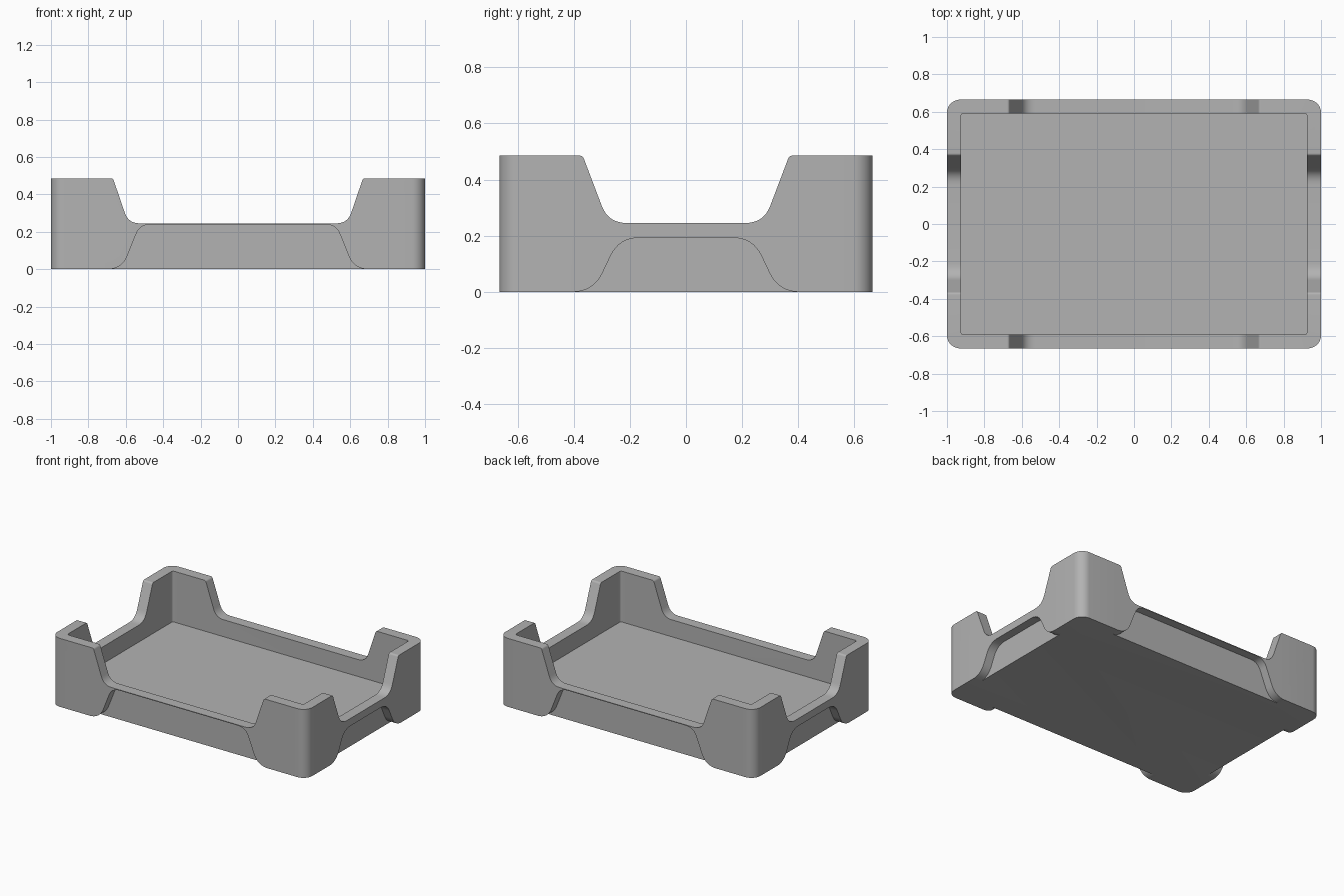
import bpy, bmesh, math
from mathutils import Vector, Matrix

old = bpy.data.objects.get("Cube")
if old:
    bpy.data.objects.remove(old, do_unlink=True)

HX, HY, HEIGHT = 1.0, 0.665, 0.485
WALL, FLOOR, RECESS = 0.074, 0.125, 0.06

grey = bpy.data.materials.new("plain_grey")
grey.use_nodes = True
grey.diffuse_color = (0.45, 0.45, 0.45, 1)
grey.node_tree.nodes["Principled BSDF"].inputs["Base Color"].default_value = (0.45, 0.45, 0.45, 1)


def prism(name, outline, depth, matrix):
    """Extrude a flat outline along its local z, then place it."""
    bm = bmesh.new()
    face = bm.faces.new([bm.verts.new((x, y, 0)) for x, y in outline])
    new = bmesh.ops.extrude_face_region(bm, geom=[face])["geom"]
    bmesh.ops.translate(bm, vec=(0, 0, depth),
                        verts=[v for v in new if isinstance(v, bmesh.types.BMVert)])
    bm.transform(matrix)
    bmesh.ops.recalc_face_normals(bm, faces=bm.faces)
    mesh = bpy.data.meshes.new(name)
    bm.to_mesh(mesh)
    bm.free()
    mesh.materials.append(grey)
    obj = bpy.data.objects.new(name, mesh)
    bpy.context.collection.objects.link(obj)
    return obj


def rounded_rect(hx, hy, r, steps=8):
    pts = []
    for i, (sx, sy) in enumerate([(1, 1), (-1, 1), (-1, -1), (1, -1)]):
        for k in range(steps + 1):
            a = math.pi / 2 * (i + k / steps)
            pts.append((sx * (hx - r) + r * math.cos(a), sy * (hy - r) + r * math.sin(a)))
    return pts


def mirrored_profile(corners, steps=8):
    """Round each (x, z, tangent length) corner, then mirror across x = 0."""
    half = []
    for i, (x, z, t) in enumerate(corners):
        p = Vector((x, z))
        if t == 0:
            half.append(p)
            continue
        a = p + (Vector(corners[i - 1][:2]) - p).normalized() * t
        b = p + (Vector(corners[i + 1][:2]) - p).normalized() * t
        for k in range(steps + 1):
            u = k / steps
            half.append(a * (1 - u) ** 2 + p * 2 * u * (1 - u) + b * u * u)
    return [(p.x, p.y) for p in half] + [(-p.x, p.y) for p in reversed(half)]


def upright(angle, start):
    """Stand an outline up, facing out at the given turn about z."""
    return (Matrix.Rotation(angle, 4, 'Z') @ Matrix.Translation((0, start, 0))
            @ Matrix.Rotation(math.pi / 2, 4, 'X'))


def notch(top, low, t):
    """Opening in a wall between two corner posts."""
    return mirrored_profile([(top + 0.03, 0.7, 0), (top + 0.03, HEIGHT + 0.0005, 0),
                             (top, HEIGHT, 0.012), (low, 0.245, t), (0, 0.245, 0)][:4]
                            + [(0, 0.245, 0)])


def foot_gap(low, t_low, top, height, t_top):
    """Shallow recess between two feet."""
    return mirrored_profile([(low + t_low + 0.01, -0.1, 0), (low + t_low + 0.01, -0.0005, 0),
                             (low, -0.0005, t_low), (top, height, t_top), (0, height, 0)])


# Solid body and the shapes cut from it
tray = prism("stacking_tray", rounded_rect(HX, HY, 0.07), HEIGHT, Matrix())
cutters = [prism("cavity_cutter", rounded_rect(HX - WALL, HY - WALL, 0.015), 1,
                 Matrix.Translation((0, 0, FLOOR)))]
sides = [("long", 0, HY, notch(0.668, 0.586, 0.06), foot_gap(0.62, 0.08, 0.524, 0.24, 0.058)),
         ("short", math.pi / 2, HX, notch(0.368, 0.277, 0.066), foot_gap(0.33, 0.075, 0.238, 0.192, 0.07))]
for name, turn, reach, opening, gap in sides:
    cutters.append(prism(name + "_wall_cutter", opening, 3, upright(turn, 1.5)))
    for i in range(2):
        cutters.append(prism(f"{name}_recess_cutter_{i}", gap, 0.2,
                             upright(turn + math.pi * i, RECESS - reach)))

for c in cutters:
    c.hide_render = True
    mod = tray.modifiers.new(c.name, 'BOOLEAN')
    mod.operation, mod.solver, mod.object = 'DIFFERENCE', 'EXACT', c

# Apply the cuts, discard the cutters and shade
bpy.ops.object.select_all(action='DESELECT')
bpy.context.view_layer.objects.active = tray
tray.select_set(True)
for mod in list(tray.modifiers):
    bpy.ops.object.modifier_apply(modifier=mod.name)
for c in cutters:
    bpy.data.objects.remove(c, do_unlink=True)
bpy.ops.object.shade_smooth_by_angle(angle=math.radians(30))
